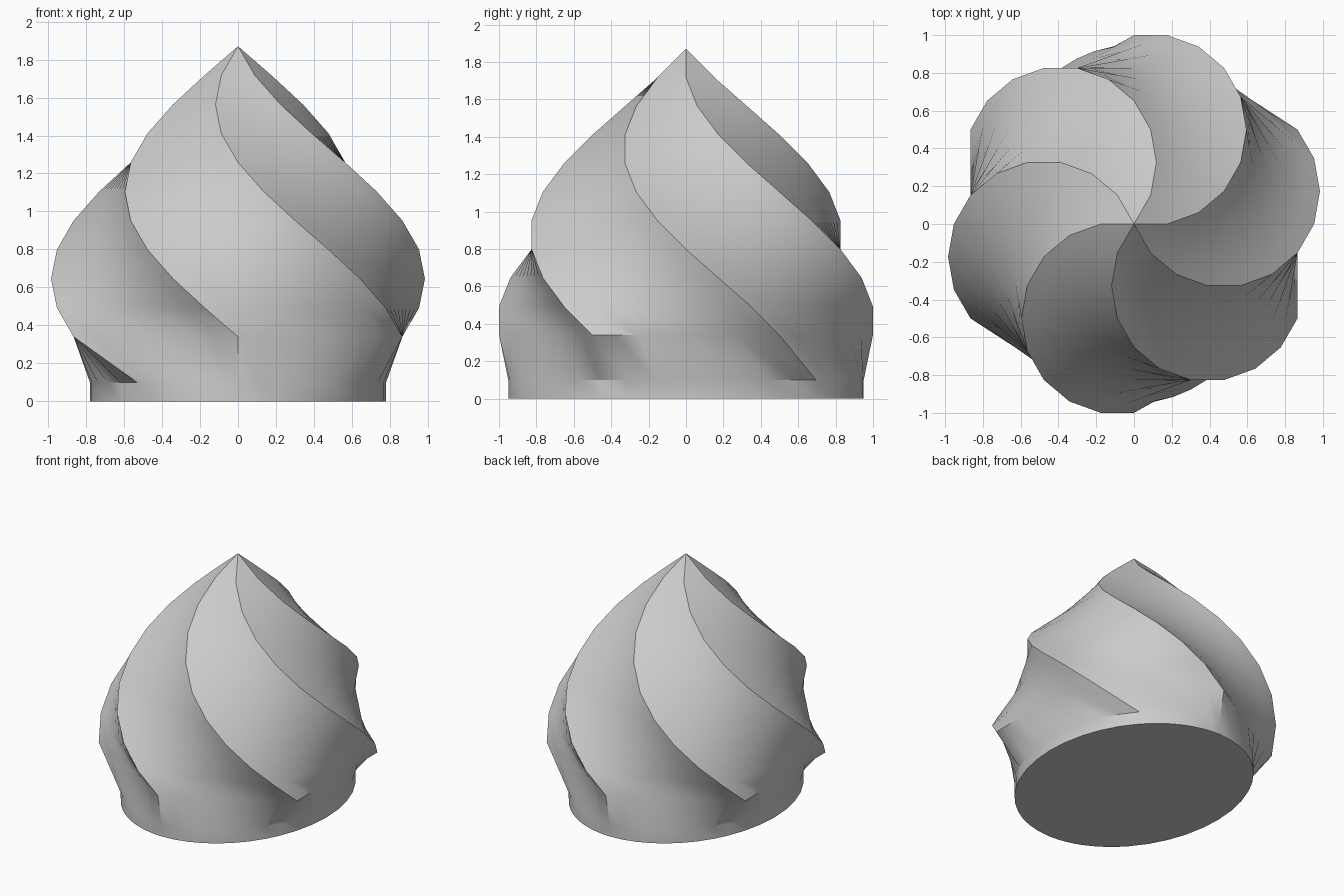
import bpy
import bmesh
from math import sin, cos, radians

cube = bpy.data.objects.get("Cube")
if cube:
    bpy.data.objects.remove(cube, do_unlink=True)

SIDES, CUTS, STEPS = 6, 8, 10
TOP, SHOULDER, FOOT = 1.87, 0.34, 0.1
RX, RY = 0.78, 0.95

grey = bpy.data.materials.new("plain grey")
grey.use_nodes = True
grey.diffuse_color = (0.6, 0.6, 0.6, 1)
grey.node_tree.nodes["Principled BSDF"].inputs["Base Color"].default_value = (0.6, 0.6, 0.6, 1)


def hexagon(step):
    """Flat-sided section, turned and widened at each step down."""
    r = 1.015 * sin(radians(10 * step))
    z = TOP - (TOP - SHOULDER) * step / STEPS
    points = []
    for k in range(SIDES):
        a, b = (radians(-130 + 10 * step + 60 * (k + n)) for n in (0, 1))
        for c in range(CUTS):
            t = c / CUTS
            points.append((r * (cos(a) * (1 - t) + cos(b) * t),
                           r * (sin(a) * (1 - t) + sin(b) * t), z))
    return points


def ellipse(z):
    """Oval foot, with the ridges landing at set angles."""
    feet = [-90, -29, 47, 90, 151, 227, 270]
    points = []
    for a, b in zip(feet, feet[1:]):
        for c in range(CUTS):
            t = radians(a + (b - a) * c / CUTS)
            points.append((RX * cos(t), RY * sin(t), z))
    return points


# Twisted body: ridges sweep from the tip to the shoulder, then to the oval foot
# The shoulder sections begin at the front ridge, as the foot does
bm = bmesh.new()
sections = [hexagon(i) for i in range(1, STEPS + 1)]
sections += [ellipse(FOOT), ellipse(0)]
sections[STEPS - 1:STEPS] = [hexagon(STEPS)]
offset = round(((-130 + 10 * STEPS) + 90) / 60) * CUTS
sections[STEPS:] = [s[offset:] + s[:offset] for s in sections[STEPS:]]
rings = [[bm.verts.new(p) for p in s] for s in sections]
tip = bm.verts.new((0, 0, TOP))
count = SIDES * CUTS
for i in range(count):
    j = (i + 1) % count
    bm.faces.new((tip, rings[0][i], rings[0][j]))
    for upper, lower in zip(rings, rings[1:]):
        bm.faces.new((upper[i], lower[i], lower[j], upper[j]))
bm.faces.new(list(reversed(rings[-1])))
bmesh.ops.recalc_face_normals(bm, faces=bm.faces)

mesh = bpy.data.meshes.new("twisted_dome")
bm.to_mesh(mesh)
bm.free()
mesh.materials.append(grey)
dome = bpy.data.objects.new("twisted_dome", mesh)
bpy.context.collection.objects.link(dome)

# Smooth panels with crisp ridges
bpy.ops.object.select_all(action="DESELECT")
dome.select_set(True)
bpy.context.view_layer.objects.active = dome
bpy.ops.object.shade_smooth_by_angle(angle=radians(30))
